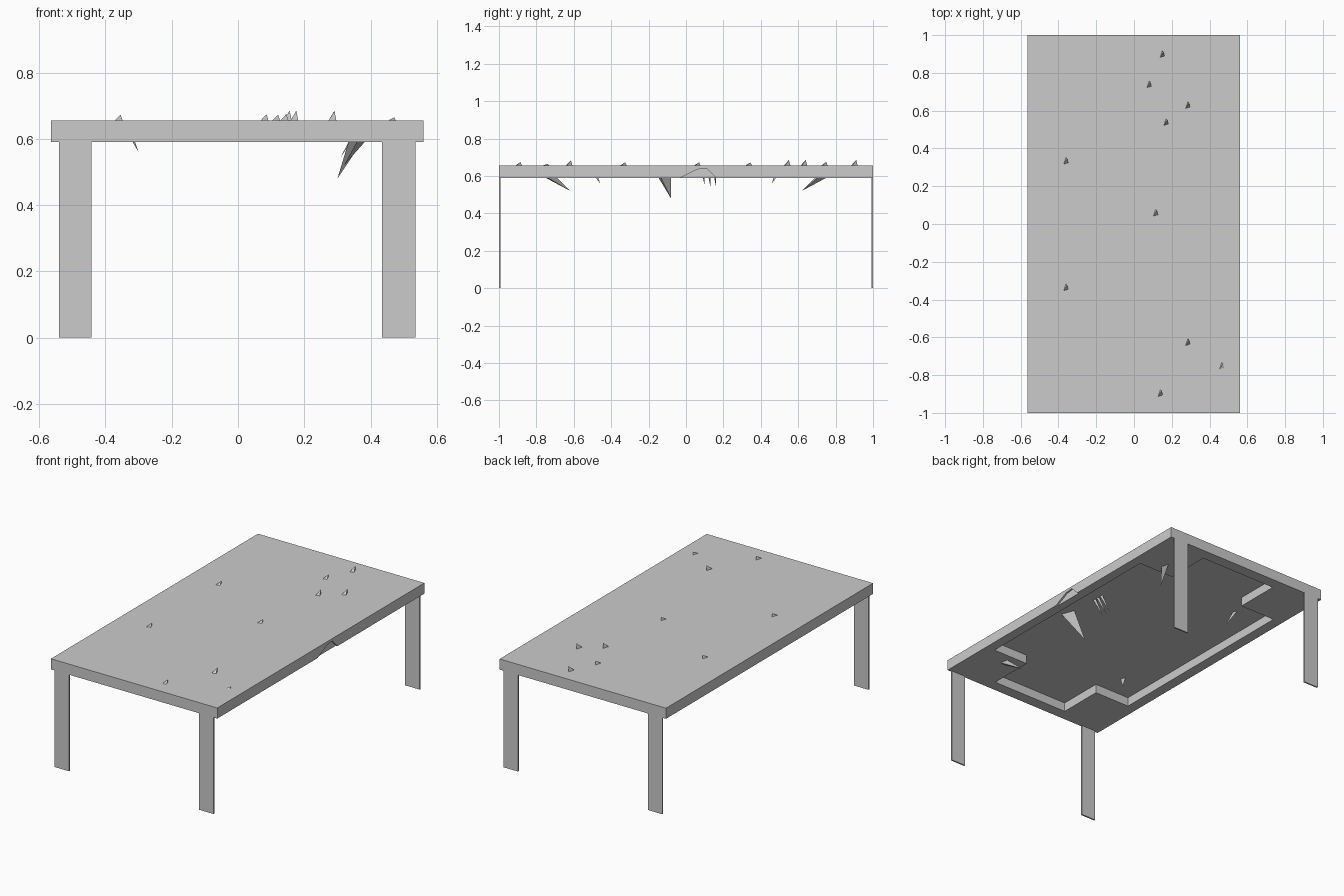
import bpy, bmesh
from mathutils import Vector

if "Cube" in bpy.data.objects:
    bpy.data.objects.remove(bpy.data.objects["Cube"])

TOP, UNDER = 0.655, 0.59


def mesh_object(name, bm):
    bmesh.ops.recalc_face_normals(bm, faces=bm.faces)
    me = bpy.data.meshes.new(name)
    bm.to_mesh(me)
    bm.free()
    ob = bpy.data.objects.new(name, me)
    bpy.context.collection.objects.link(ob)
    return ob


def prism(name, points, offset):
    """Extrude a planar outline along an offset vector."""
    bm = bmesh.new()
    face = bm.faces.new([bm.verts.new(p) for p in points])
    ext = bmesh.ops.extrude_face_region(bm, geom=[face])
    moved = [v for v in ext["geom"] if isinstance(v, bmesh.types.BMVert)]
    bmesh.ops.translate(bm, verts=moved, vec=offset)
    # keep the start cap so the solid is closed
    if not face.is_valid or len(bm.faces) < len(points) + 2:
        bmesh.ops.holes_fill(bm, edges=bm.edges, sides=0)
    return mesh_object(name, bm)


def box(name, x0, x1, y0, y1, z0, z1):
    return prism(name, [(x0, y0, z0), (x1, y0, z0), (x1, y1, z0), (x0, y1, z0)],
                 (0, 0, z1 - z0))


def cut(target, cutter):
    cutter.hide_render = True
    mod = target.modifiers.new("cut", "BOOLEAN")
    mod.operation = "DIFFERENCE"
    mod.solver = "EXACT"
    mod.object = cutter
    bpy.context.view_layer.objects.active = target
    bpy.ops.object.modifier_apply(modifier=mod.name)
    bpy.data.objects.remove(cutter)


def splinters(name, items):
    """Narrow three-sided spikes: base centre, tip, base half sizes in x and y."""
    bm = bmesh.new()
    for base, tip, rx, ry in items:
        b = Vector(base)
        ring = [bm.verts.new(b + Vector(o)) for o in
                ((-rx, -ry, 0), (rx, -ry * 0.6, 0), (0, ry, 0))]
        apex = bm.verts.new(tip)
        bm.faces.new(ring)
        for i in range(3):
            bm.faces.new((ring[i], ring[(i + 1) % 3], apex))
    return mesh_object(name, bm)


# Table top slab
top = box("table_top", -0.565, 0.56, -1, 1, UNDER, TOP)

# Stepped cross-shaped recess in the underside
quarter = [(0.5, 0.65), (0.26, 0.65), (0.26, 0.93)]
outline = (quarter + [(-x, y) for x, y in reversed(quarter)]
           + [(-x, -y) for x, y in quarter]
           + [(x, -y) for x, y in reversed(quarter)])
cut(top, prism("recess_cutter", [(x, y, UNDER - 0.02) for x, y in outline],
               (0, 0, 0.075)))

# Broken chip along the lower right edge
chip = [(-0.05, 0.58), (0.17, 0.58), (0.11, 0.64), (0.06, 0.635)]
cut(top, prism("chip_cutter", [(0.55, y, z) for y, z in chip], (0.03, 0, 0)))

# Four thin plate legs, flush with the short ends
for end, y0, y1 in (("front", -1, -0.991), ("back", 0.991, 1)):
    for side, x0, x1 in (("left", -0.54, -0.442), ("right", 0.435, 0.535)):
        box(f"{end}_{side}_leg", x0, x1, y0, y1, 0, UNDER + 0.002)

# Small splinters standing on the top
spots = [(0.15, 0.9, 0.03), (0.08, 0.74, 0.02), (0.285, 0.63, 0.03),
         (0.17, 0.54, 0.03), (-0.36, 0.335, 0.018), (0.115, 0.06, 0.018),
         (-0.36, -0.335, 0.018), (0.285, -0.625, 0.028), (0.14, -0.895, 0.02),
         (0.465, -0.75, 0.01)]
splinters("top_splinters", [((x, y, TOP), (x + 0.006, y + 0.01, TOP + h),
                             0.012, 0.018) for x, y, h in spots])

# Splinters hanging from the underside, the large one near the middle
hanging = [((0.38, -0.13, 0.645), (0.30, -0.08, 0.48), 0.03, 0.05)]
for y in (0.09, 0.12, 0.15):
    hanging.append(((0.37, y, 0.645), (0.31, y + 0.01, 0.545), 0.008, 0.01))
for s in (-1, 1):
    hanging.append(((0.37, s * 0.72, 0.59), (0.32, s * 0.62, 0.52), 0.012, 0.03))
    hanging.append(((-0.34, s * 0.5, 0.645), (-0.30, s * 0.46, 0.56), 0.01, 0.02))
splinters("underside_splinters", hanging)
